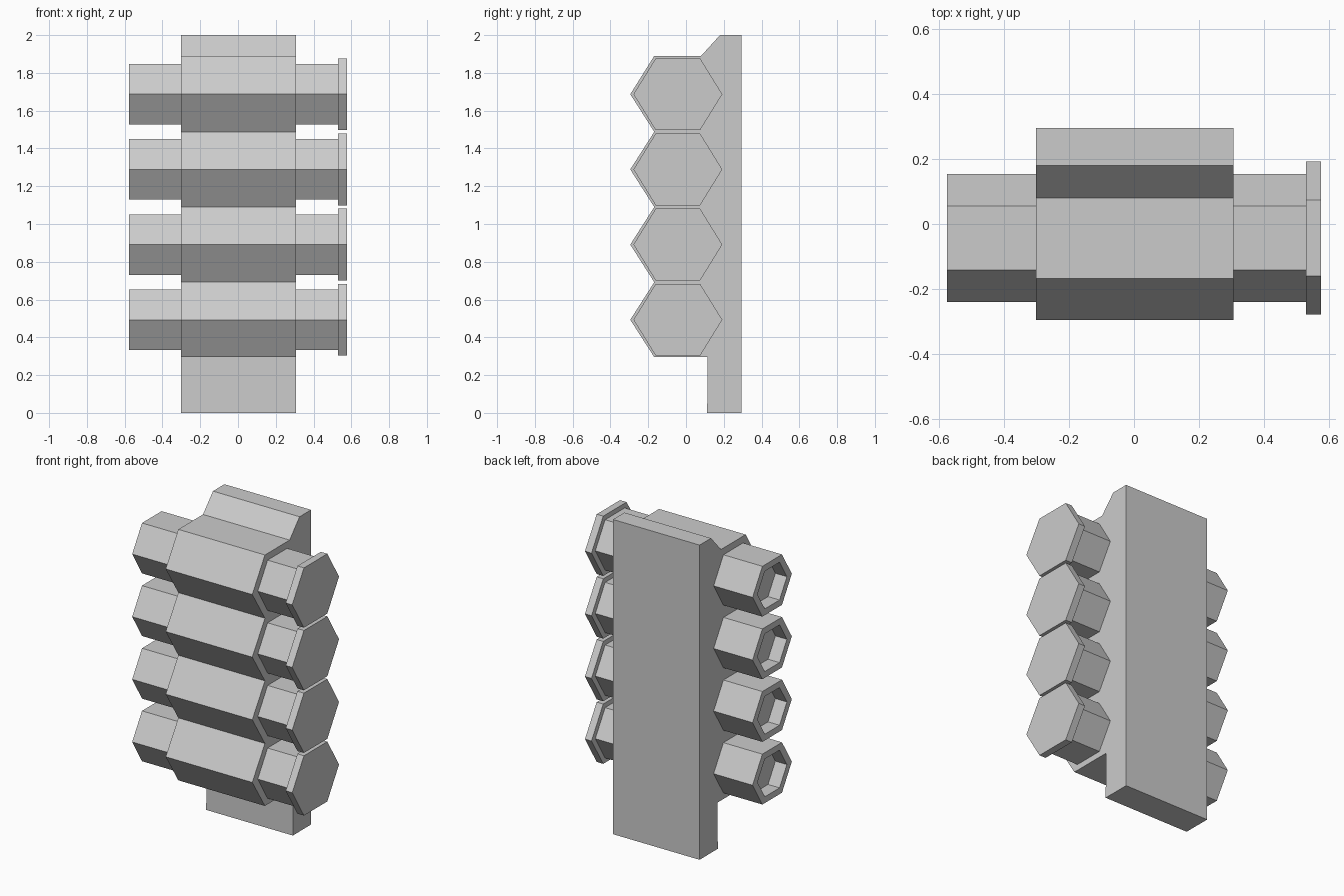
import bpy, bmesh

if "Cube" in bpy.data.objects:
    bpy.data.objects.remove(bpy.data.objects["Cube"])

PITCH, COUNT, FIRST_Z = 0.398, 4, 0.493
TUBE_Y = -0.043


def loft_x(name, sections):
    """Join (x, [(y, z), ...]) cross-sections in order and close both ends."""
    bm = bmesh.new()
    rings = [[bm.verts.new((x, y, z)) for y, z in pts] for x, pts in sections]
    for a, b in zip(rings, rings[1:]):
        n = len(a)
        for i in range(n):
            j = (i + 1) % n
            bm.faces.new((a[i], a[j], b[j], b[i]))
    bm.faces.new(rings[0])
    bm.faces.new(rings[-1])
    bmesh.ops.recalc_face_normals(bm, faces=bm.faces[:])
    mesh = bpy.data.meshes.new(name)
    bm.to_mesh(mesh)
    bm.free()
    obj = bpy.data.objects.new(name, mesh)
    bpy.context.collection.objects.link(obj)
    return obj


def hexagon(z, half_width, half_height, s=1.0):
    w, h = half_width * s, half_height * s
    return [(TUBE_Y + y, z + dz) for y, dz in
            ((w, 0), (w / 2, h), (-w / 2, h), (-w, 0), (-w / 2, -h), (w / 2, -h))]


# Rack: back plate with four angular ridges along its front
centres = [FIRST_Z + PITCH * i for i in range(COUNT)]
profile = [(0.295, 2.0), (0.295, 0.0), (0.112, 0.0), (0.115, 0.295), (-0.168, 0.295)]
for z in centres:
    profile += [(-0.295, z), (-0.168, z + PITCH / 2)]
profile[-1] = (-0.168, 1.89)
profile += [(0.08, 1.89), (0.18, 2.0)]
loft_x("rack_body", [(-0.302, profile), (0.307, profile)])

for i, z in enumerate(centres, 1):
    # Hexagonal tube with a recessed open end
    outer = hexagon(z, 0.197, 0.16)
    inner = hexagon(z, 0.197, 0.16, 0.75)
    loft_x(f"tube_{i}", [(-0.495, inner), (-0.576, inner), (-0.576, outer), (0.53, outer)])
    # Wider hexagonal end cap
    cap = hexagon(z, 0.235, 0.19)
    loft_x(f"end_cap_{i}", [(0.53, cap), (0.576, cap)])
